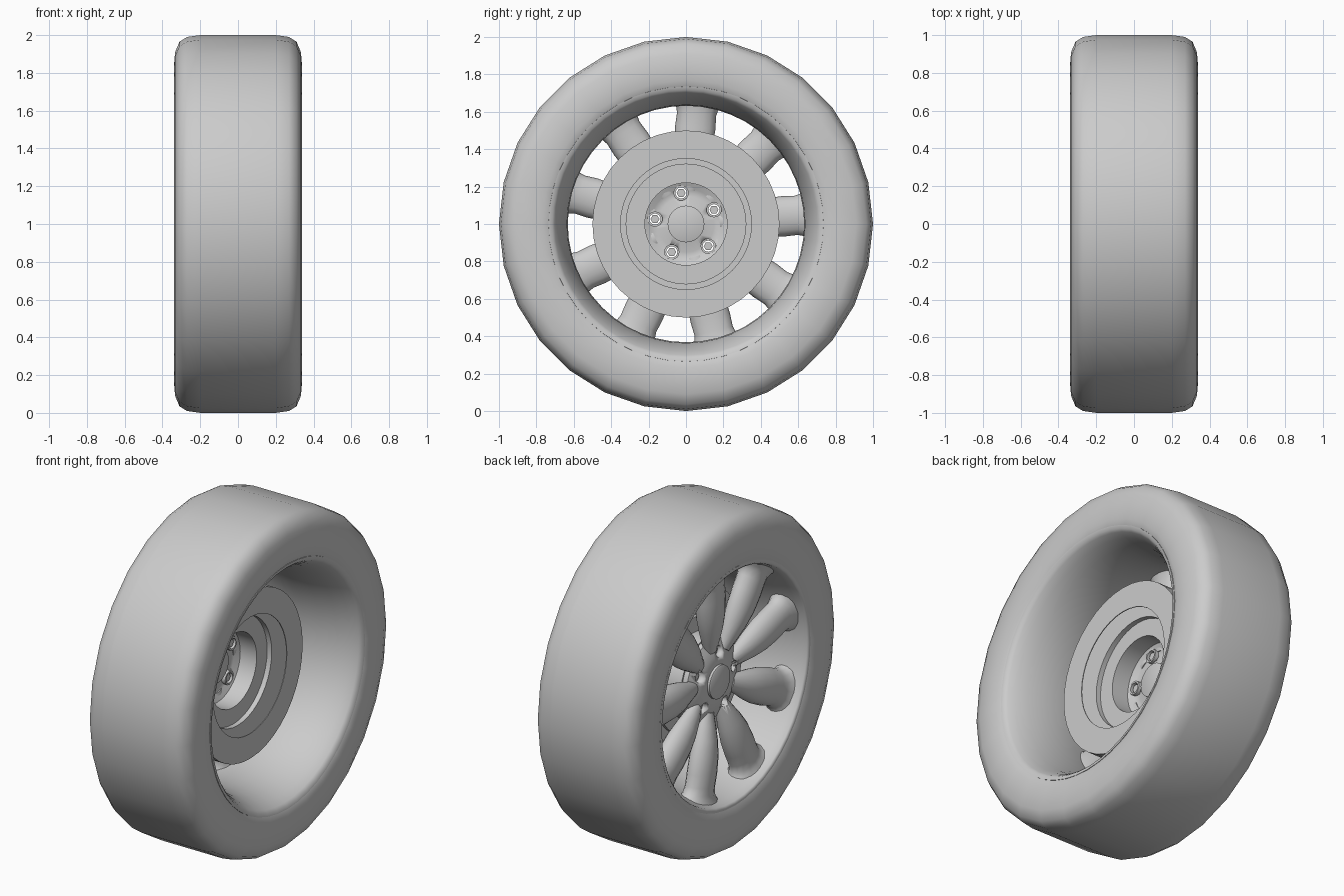
import bpy, bmesh, math
from math import cos, sin, pi, radians

if "Cube" in bpy.data.objects:
    bpy.data.objects.remove(bpy.data.objects["Cube"])

CZ = 1.0  # axle height; the axle runs along x


def finish(bm, name, angle=35):
    bmesh.ops.recalc_face_normals(bm, faces=bm.faces)
    me = bpy.data.meshes.new(name)
    bm.to_mesh(me)
    bm.free()
    ob = bpy.data.objects.new(name, me)
    bpy.context.collection.objects.link(ob)
    bpy.ops.object.select_all(action='DESELECT')
    ob.select_set(True)
    bpy.context.view_layer.objects.active = ob
    bpy.ops.object.shade_smooth_by_angle(angle=radians(angle))
    return ob


def spin(bm, profile, segs, cy=0.0, cz=CZ, closed=True):
    """Revolve (x, radius) points around an x-parallel axis."""
    rings = []
    for i in range(segs):
        t = 2 * pi * i / segs
        rings.append([bm.verts.new((x, cy + r * cos(t), cz + r * sin(t))) for x, r in profile])
    n = len(profile)
    for i in range(segs):
        a, b = rings[i], rings[(i + 1) % segs]
        for j in range(n if closed else n - 1):
            k = (j + 1) % n
            bm.faces.new((a[j], a[k], b[k], b[j]))
    if not closed:
        bm.faces.new([r[0] for r in rings])
        bm.faces.new([r[-1] for r in rings])


def lathe(name, profile, segs, closed=True, angle=35):
    bm = bmesh.new()
    spin(bm, profile, segs, closed=closed)
    return finish(bm, name, angle)


# Tyre: flat tread, rounded shoulders, flat sidewalls
lathe("tyre", [(-.31, .69), (-.325, .71), (-.335, .77), (-.34, .83), (-.333, .91),
               (-.31, .965), (-.27, .99), (-.2, 1), (0, 1), (.2, 1), (.27, .99),
               (.31, .965), (.333, .91), (.34, .83), (.337, .77), (.325, .73), (.31, .71)],
      28, angle=60)

# Rim: outer lip, barrel, flared inner lip
lathe("rim", [(-.327, .715), (-.33, .70), (-.32, .69), (-.28, .68), (-.2, .66), (-.1, .64),
              (0, .632), (.1, .637), (.2, .655), (.27, .68), (.31, .702), (.325, .715), (.33, .735),
              (.31, .737), (.2, .70), (0, .66), (-.1, .665), (-.28, .70)], 48, angle=70)

# Ventilated brake disc: front plate, outer wall, rear plate, recessed hat with hub bore
lathe("brake_disc", [(.075, .35), (.08, .35), (.08, .5), (-.03, .5), (-.03, .34), (-.05, .34),
                     (-.05, .25), (-.14, .25), (-.14, .22), (-.03, .22), (-.03, .32), (0, .32),
                     (0, .49), (.075, .49)], 40)

# Hub of the wheel, dished on both faces
hub = lathe("hub", [(-.21, .09), (-.212, .12), (-.205, .16), (-.19, .20), (-.17, .24),
                    (-.135, .24), (-.14, .215), (-.16, .19), (-.165, .15), (-.145, .10)],
            40, closed=False)
lathe("centre_cap", [(-.23, .09), (-.225, .098), (-.13, .098), (-.128, .094)], 32, closed=False)

# Lug holes and nuts
LUGS = [radians(27 + 72 * i) for i in range(5)]
cut = bmesh.new()
nuts = bmesh.new()
for t in LUGS:
    y, z = .168 * cos(t), CZ + .168 * sin(t)
    spin(cut, [(-.4, .032), (.0, .032)], 16, y, z, closed=False)
    spin(nuts, [(-.175, .024), (-.15, .024)], 6, y, z, closed=False)
    spin(nuts, [(-.17, .041), (-.14, .041), (-.14, .030), (-.17, .030)], 16, y, z)
cutter = finish(cut, "lug_hole_cutter")
cutter.hide_render = True
cutter.hide_set(True)
finish(nuts, "lug_nuts")

# Nine petal spokes: radius, half width, ridge x, edge x, back x
SECTIONS = [(.18, .042, -.205, -.175, -.155), (.25, .062, -.228, -.175, -.14),
            (.33, .084, -.25, -.18, -.135), (.42, .102, -.265, -.185, -.13),
            (.52, .108, -.27, -.19, -.13), (.59, .105, -.27, -.19, -.13),
            (.63, .115, -.27, -.19, -.125), (.655, .14, -.275, -.19, -.12),
            (.68, .185, -.285, -.19, -.11)]
bm = bmesh.new()
for i in range(9):
    t = radians(4.5 + 40 * i)
    loops = []
    for r, w, ridge, edge, back in SECTIONS:
        ring = []
        for k in range(16):
            a = 2 * pi * k / 16
            depth = (ridge if k <= 8 else back) - edge
            ring.append((edge + depth * abs(sin(a)), -w * cos(a)))
        loops.append([bm.verts.new((x, r * cos(t) - u * sin(t), CZ + r * sin(t) + u * cos(t)))
                      for x, u in ring])
    n = len(loops[0])
    for a, b in zip(loops, loops[1:]):
        for j in range(n):
            bm.faces.new((a[j], a[(j + 1) % n], b[(j + 1) % n], b[j]))
    bm.faces.new(loops[0])
    bm.faces.new(loops[-1])
spokes = finish(bm, "spokes", 60)

# Drill the lug holes through the hub and spoke roots
for ob in (hub, spokes):
    m = ob.modifiers.new("lug_holes", 'BOOLEAN')
    m.object = cutter
    m.operation = 'DIFFERENCE'
    m.solver = 'EXACT'
